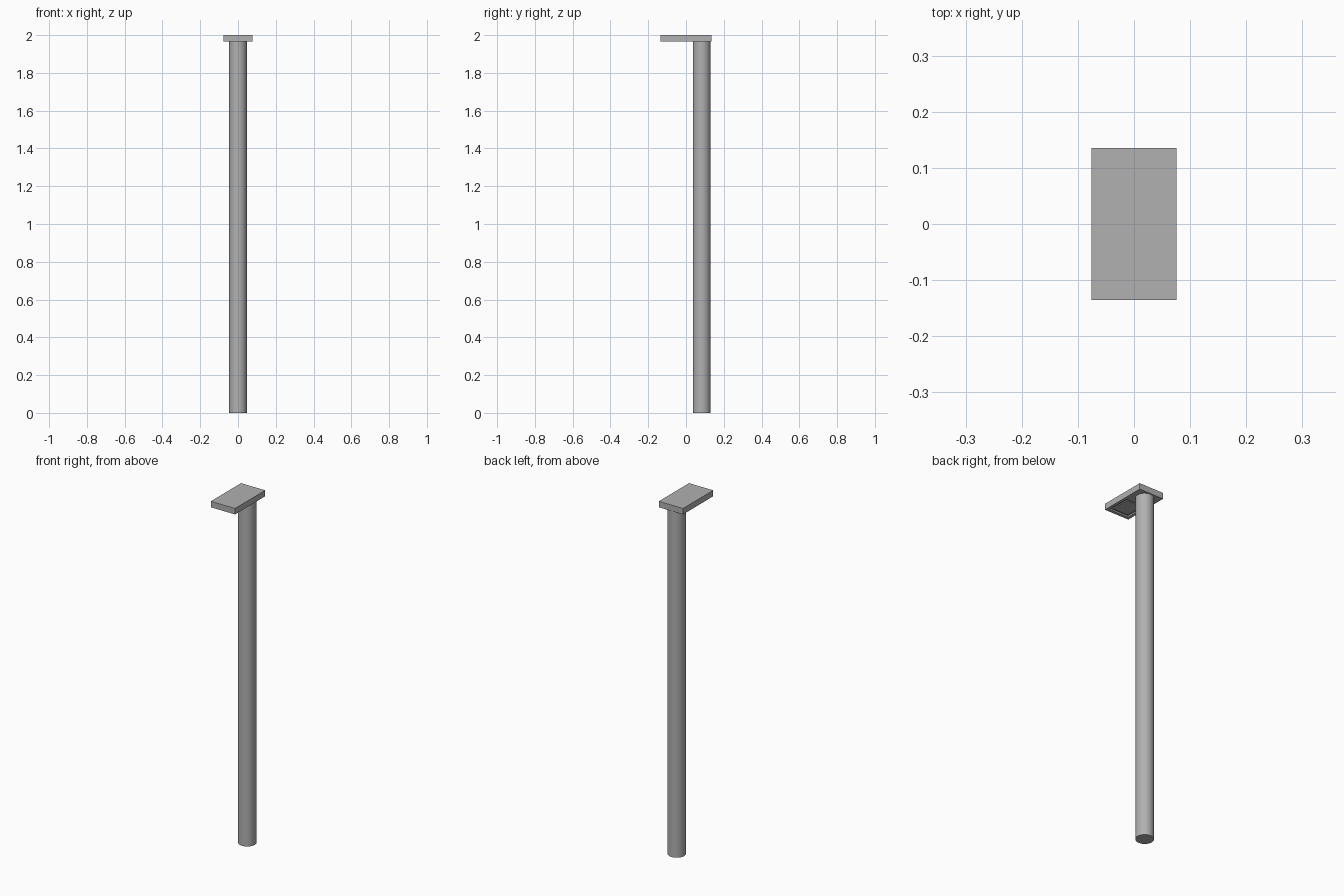
import bpy, bmesh
from mathutils import Vector

if "Cube" in bpy.data.objects:
    bpy.data.objects.remove(bpy.data.objects["Cube"])

POST_R, POST_Y = 0.047, 0.083
HEAD_W, HEAD_L = 0.152, 0.27
HEAD_BOTTOM, TOP = 1.966, 2.0

grey = bpy.data.materials.new("dark_grey")
grey.diffuse_color = (0.44, 0.44, 0.44, 1)
grey.use_nodes = True
grey.node_tree.nodes["Principled BSDF"].inputs["Base Color"].default_value = grey.diffuse_color


def box(bm, x, y, z):
    """Add a box given as (min, max) ranges."""
    verts = bmesh.ops.create_cube(bm, size=1)["verts"]
    for v in verts:
        v.co = Vector(r[0] if c < 0 else r[1] for c, r in zip(v.co, (x, y, z)))


def finish(bm, name):
    mesh = bpy.data.meshes.new(name)
    bm.to_mesh(mesh)
    bm.free()
    mesh.materials.append(grey)
    obj = bpy.data.objects.new(name, mesh)
    bpy.context.collection.objects.link(obj)
    return obj


# Round post, set towards the back of the lamp head
bpy.ops.mesh.primitive_cylinder_add(vertices=48, radius=POST_R, depth=HEAD_BOTTOM,
                                    location=(0, POST_Y, HEAD_BOTTOM / 2))
post = bpy.context.object
post.name = "post"
post.data.materials.append(grey)
bpy.ops.object.shade_smooth_by_angle()

# Flat lamp head with a recess in the front part of its underside
bm = bmesh.new()
box(bm, (-HEAD_W / 2, HEAD_W / 2), (-HEAD_L / 2, HEAD_L / 2), (HEAD_BOTTOM, TOP))
bmesh.ops.bisect_plane(bm, geom=bm.verts[:] + bm.edges[:] + bm.faces[:],
                       plane_co=(0, 0.03, 0), plane_no=(0, 1, 0))
bm.normal_update()
under = [f for f in bm.faces if f.normal.z < -0.9 and f.calc_center_median().y < 0]
bmesh.ops.inset_region(bm, faces=under, thickness=0.016, use_even_offset=True)
bmesh.ops.inset_region(bm, faces=under, thickness=0.0005, depth=-0.008)
finish(bm, "lamp_head")

# Light panel inside the recess
bm = bmesh.new()
box(bm, (-0.048, 0.048), (-0.107, 0.002), (HEAD_BOTTOM + 0.003, HEAD_BOTTOM + 0.0085))
finish(bm, "light_panel")
